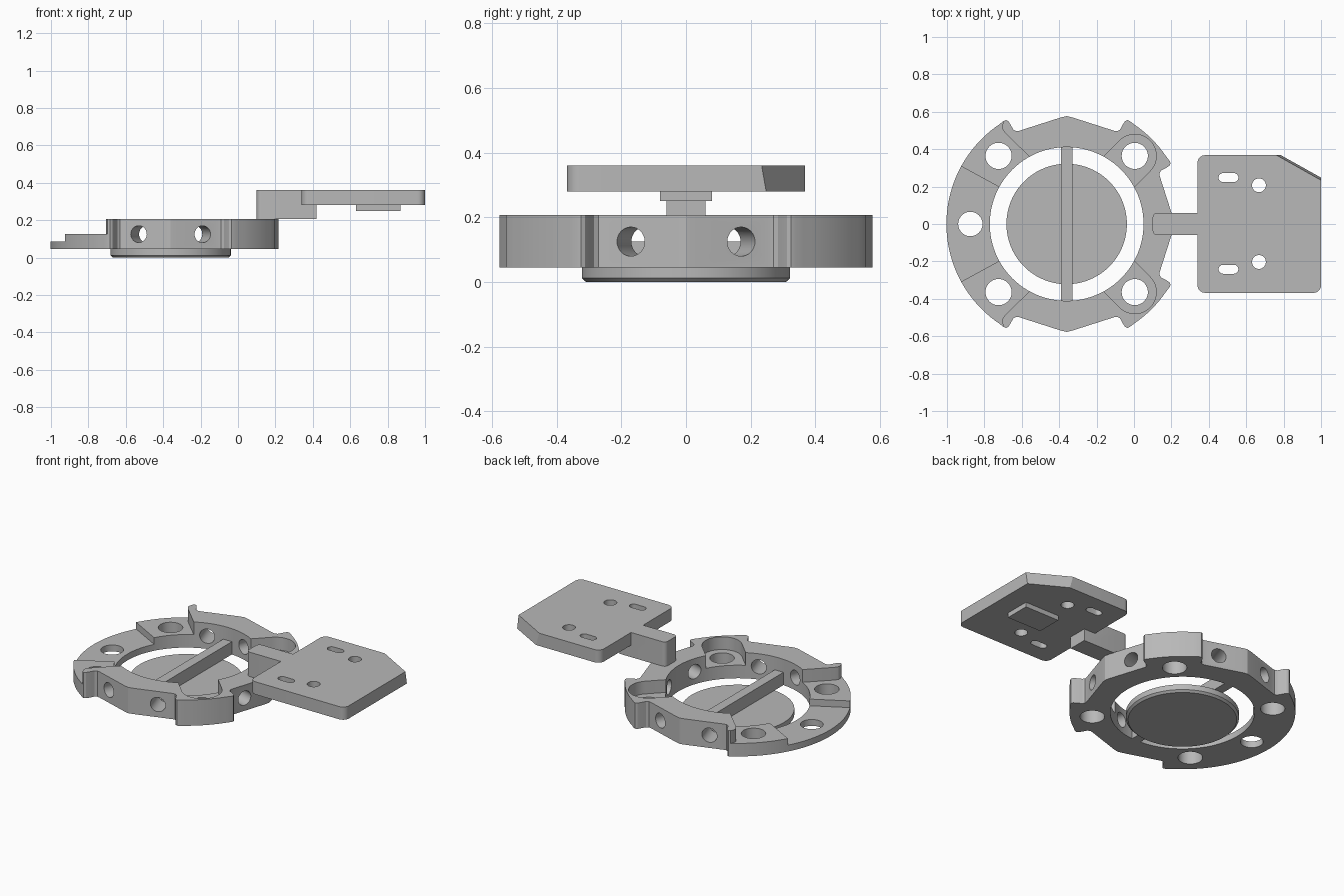
import bpy, bmesh
from math import sin, cos, pi, radians, atan2, degrees
from mathutils import Matrix, Vector

if "Cube" in bpy.data.objects:
    bpy.data.objects.remove(bpy.data.objects["Cube"])

grey = bpy.data.materials.new("plain grey")
grey.use_nodes = True
COLOUR = (0.48, 0.48, 0.48, 1)
grey.diffuse_color = COLOUR
grey.node_tree.nodes["Principled BSDF"].inputs["Base Color"].default_value = COLOUR

CX = -0.36                      # ring centre
BASE, TOP = 0.045, 0.207        # ring bottom and top
LEDGE, STEP = 0.127, 0.085      # pocket floor and lowest step


def arc(cx, cy, r, a0, a1, n):
    """Points on an arc, angles in degrees, both ends included."""
    angles = [radians(a0 + (a1 - a0) * i / n) for i in range(n + 1)]
    return [(cx + r * cos(a), cy + r * sin(a)) for a in angles]


def circle(cx, cy, r, n=48):
    return arc(cx, cy, r, 0, 360, n)[:-1]


def slot(cx, cy, length, r):
    h = length / 2 - r
    return arc(cx + h, cy, r, -90, 90, 12) + arc(cx - h, cy, r, 90, 270, 12)


def loft(name, *layers):
    """Solid through stacked (outline, z) layers."""
    bm = bmesh.new()
    rings = [[bm.verts.new((x, y, z)) for x, y in pts] for pts, z in layers]
    bm.faces.new(rings[0][::-1])
    bm.faces.new(rings[-1])
    for lo, hi in zip(rings, rings[1:]):
        for i in range(len(lo)):
            j = (i + 1) % len(lo)
            bm.faces.new((lo[i], lo[j], hi[j], hi[i]))
    bmesh.ops.recalc_face_normals(bm, faces=bm.faces)
    mesh = bpy.data.meshes.new(name)
    bm.to_mesh(mesh)
    bm.free()
    mesh.materials.append(grey)
    ob = bpy.data.objects.new(name, mesh)
    bpy.context.collection.objects.link(ob)
    return ob


def prism(name, pts, z0, z1):
    return loft(name, (pts, z0), (pts, z1))


def combine(target, tool, operation="DIFFERENCE"):
    """Apply a boolean and remove the tool object."""
    mod = target.modifiers.new("boolean", "BOOLEAN")
    mod.operation, mod.solver, mod.object = operation, "EXACT", tool
    bpy.context.view_layer.objects.active = target
    bpy.ops.object.modifier_apply(modifier=mod.name)
    bpy.data.objects.remove(tool)


def smooth(ob):
    bpy.ops.object.select_all(action="DESELECT")
    ob.select_set(True)
    bpy.context.view_layer.objects.active = ob
    bpy.ops.object.shade_smooth_by_angle(angle=radians(25))


def shifted(pts):
    return [(x + CX, y) for x, y in pts]


# Ring outline: three shallow peaked lobes joined by round arcs
half = [(0.57, 0.03), (0.498, 0.255), (0.496, 0.27), (0.504, 0.285),
        (0.535, 0.302), (0.55, 0.312), (0.556, 0.325), (0.55, 0.338)]
lobe = [(u, -v) for u, v in reversed(half)] + [(0.577, 0)] + half
tip = degrees(atan2(half[-1][1], half[-1][0]))
outline = []
for turn, gap, steps in ((-90, 90, 10), (0, 90, 10), (90, 180, 48)):
    c, s = cos(radians(turn)), sin(radians(turn))
    outline += [(u * c - v * s, u * s + v * c) for u, v in lobe]
    outline += arc(0, 0, 0.643, turn + tip, turn + gap - tip, steps)[1:-1]
ring = prism("mounting_ring", shifted(outline), BASE, TOP)
combine(ring, prism("bore", circle(CX, 0, 0.411, 96), -0.1, 0.5))

# Lowered left side, then the lowest step in its middle
edge = [(-0.05, 0.213), (-0.33, 0.488), (-0.344, 0.508), (-0.345, 0.525),
        (-0.32, 0.6), (-0.75, 0.6)]
side = edge + [(x, -y) for x, y in reversed(edge)]
combine(ring, prism("side_cut", shifted(side), LEDGE, 0.5))
wedge = [(0, 0), (-0.75, 0.41), (-0.75, -0.41)]
combine(ring, prism("step_cut", shifted(wedge), STEP, 0.5))

# Rounded pockets around the right-hand bolt holes
for a in (45, -45):
    d = Vector((cos(radians(a)), sin(radians(a))))
    p = Vector((-d.y, d.x)) * 0.115
    centre = d * 0.515
    pocket = arc(centre.x, centre.y, 0.115, a - 90, a + 90, 24)
    pocket += [tuple(d * 0.25 + p), tuple(d * 0.25 - p)]
    combine(ring, prism("pocket_cut", shifted(pocket), LEDGE, 0.5))

# Upright bolt holes
for a in (45, 135, 180, 225, 315):
    r = 0.065 if a == 180 else 0.07
    hole = circle(CX + 0.515 * cos(radians(a)), 0.515 * sin(radians(a)), r)
    combine(ring, prism("bolt_hole", hole, -0.1, 0.5))

# Radial side holes, a pair through each lobe
for a in (-90, 0, 90):
    for offset in (-18, 18):
        tool = prism("side_hole", circle(0, 0, 0.045, 32), 0.3, 0.7)
        tool.data.transform(Matrix.Translation((CX, 0, 0.125))
                            @ Matrix.Rotation(radians(a + offset), 4, "Z")
                            @ Matrix.Rotation(pi / 2, 4, "Y"))
        combine(ring, tool)
smooth(ring)

# Disc under a cross bar
disc = loft("centre_disc", (circle(CX, 0, 0.309, 96), 0),
            (circle(CX, 0, 0.322, 96), 0.012), (circle(CX, 0, 0.322, 96), 0.046))
smooth(disc)
bar = [(CX - 0.03, -0.414), (CX + 0.03, -0.414), (CX + 0.03, 0.414), (CX - 0.03, 0.414)]
prism("cross_bar", bar, 0.045, 0.125)


# Plate with three round corners and one sloped, clipped corner
def plate_outline(clip_x, clip_y):
    r, x0, x1, y = 0.04, 0.34, 1.0, 0.368
    return (arc(x0 + r, y - r, r, 90, 180, 8) + arc(x0 + r, r - y, r, 180, 270, 8)
            + arc(x1 - r, r - y, r, 270, 360, 8) + [(x1, clip_y), (clip_x, y)])


plate = loft("plate", (plate_outline(0.785, 0.248), 0.28),
             (plate_outline(0.762, 0.234), 0.36))

# Arm and underside boss joined to the plate
arm = (arc(0.125, 0.035, 0.025, 90, 180, 6) + arc(0.125, -0.035, 0.025, 180, 270, 6)
       + [(0.42, -0.06), (0.42, 0.06)])
combine(plate, prism("arm", arm, 0.205, 0.36), "UNION")
boss = [(0.63, -0.08), (0.87, -0.08), (0.87, 0.08), (0.63, 0.08)]
combine(plate, prism("boss", boss, 0.25, 0.3), "UNION")

# Round holes and slots
for y in (0.207, -0.203):
    combine(plate, prism("plate_hole", circle(0.668, y, 0.037, 32), 0, 1))
for y in (0.248, -0.242):
    combine(plate, prism("plate_slot", slot(0.505, y, 0.106, 0.024), 0, 1))
smooth(plate)
plate.name = "plate_with_arm"
